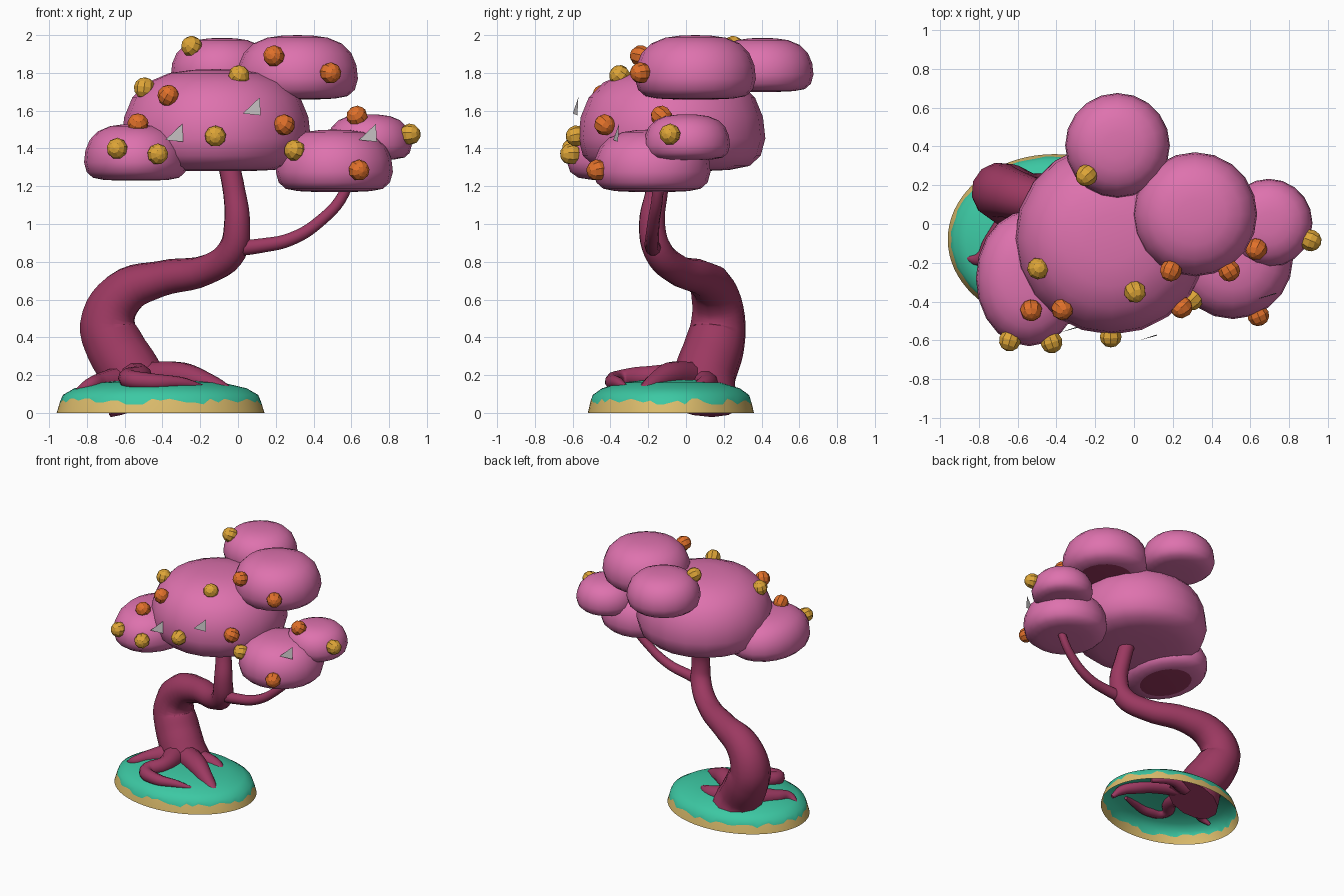
import bpy, bmesh, math, random
from mathutils import Vector

if "Cube" in bpy.data.objects:
    bpy.data.objects.remove(bpy.data.objects["Cube"])

random.seed(4)


def material(name, r, g, b):
    m = bpy.data.materials.new(name)
    lin = [((c / 255 + 0.055) / 1.055) ** 2.4 for c in (r, g, b)]
    m.diffuse_color = (*lin, 1)
    m.use_nodes = True
    m.node_tree.nodes["Principled BSDF"].inputs["Base Color"].default_value = m.diffuse_color
    return m


PINK = material("pink_foliage", 222, 114, 174)
BARK = material("maroon_bark", 156, 57, 97)
TEAL = material("teal_grass", 60, 200, 163)
SAND = material("sand", 220, 188, 108)
GOLD = material("gold_fruit", 222, 165, 55)
ORANGE = material("orange_fruit", 224, 112, 42)
GREY = material("pale_grey", 205, 200, 202)


def add_mesh(name, bm, mats, smooth=True):
    me = bpy.data.meshes.new(name)
    bmesh.ops.recalc_face_normals(bm, faces=bm.faces)
    for f in bm.faces:
        f.smooth = smooth
    bm.to_mesh(me)
    bm.free()
    for m in mats:
        me.materials.append(m)
    ob = bpy.data.objects.new(name, me)
    bpy.context.collection.objects.link(ob)
    return ob


def bridge(bm, a, b, index=0):
    n = len(a)
    for i in range(n):
        bm.faces.new((a[i], a[(i + 1) % n], b[(i + 1) % n], b[i])).material_index = index


def cap(bm, ring, co, index=0):
    v = bm.verts.new(co)
    for i in range(len(ring)):
        bm.faces.new((ring[i], ring[(i + 1) % len(ring)], v)).material_index = index


def tube(name, points, sides=3):
    """Tapered tube through (x, y, z, radius) points."""
    cu = bpy.data.curves.new(name, 'CURVE')
    cu.dimensions = '3D'
    cu.bevel_depth = 1
    cu.bevel_resolution = sides
    cu.resolution_u = 5
    cu.use_fill_caps = True
    sp = cu.splines.new('BEZIER')
    sp.bezier_points.add(len(points) - 1)
    for p, (x, y, z, r) in zip(sp.bezier_points, points):
        p.co = (x, y, z)
        p.radius = r
        p.handle_left_type = p.handle_right_type = 'AUTO'
    tmp = bpy.data.objects.new(name + "_curve", cu)
    bpy.context.collection.objects.link(tmp)
    dg = bpy.context.evaluated_depsgraph_get()
    me = bpy.data.meshes.new_from_object(tmp.evaluated_get(dg))
    bpy.data.objects.remove(tmp)
    me.materials.clear()
    me.materials.append(BARK)
    for f in me.polygons:
        f.use_smooth = True
    me.name = name
    bpy.context.collection.objects.link(bpy.data.objects.new(name, me))


# Island: hollow dome with a ragged sand rim
SEG = 72
bm = bmesh.new()


def island_ring(profile):
    ring = []
    for i in range(SEG):
        a = 2 * math.pi * i / SEG
        r, z = profile(i)
        ring.append(bm.verts.new((-0.41 + 0.55 * r * math.cos(a), -0.08 + 0.44 * r * math.sin(a), z)))
    return ring


def ragged(i):
    z = random.choice((0.045, 0.055, 0.065, 0.075))
    return 1 - 0.55 * z, z


rings = [island_ring(lambda i: (1, 0)), island_ring(ragged)]
for r, z in ((0.94, 0.095), (0.83, 0.13), (0.6, 0.16), (0.3, 0.175)):
    rings.append(island_ring(lambda i: (r, z)))
for k in range(len(rings) - 1):
    bridge(bm, rings[k], rings[k + 1], 1 if k == 0 else 0)
cap(bm, rings[-1], (-0.41, -0.08, 0.18))
add_mesh("island", bm, [TEAL, SAND])

# Trunk, branch and roots
tube("trunk", [(-0.50, 0.08, 0.06, 0.20), (-0.56, 0.10, 0.2, 0.165), (-0.65, 0.15, 0.35, 0.16),
               (-0.69, 0.17, 0.47, 0.148), (-0.61, 0.15, 0.63, 0.125), (-0.41, 0.09, 0.71, 0.095),
               (-0.16, -0.05, 0.76, 0.08), (-0.03, -0.15, 0.86, 0.078), (-0.005, -0.18, 1.0, 0.07),
               (-0.02, -0.155, 1.17, 0.06), (-0.07, -0.12, 1.4, 0.055)], 4)
tube("branch", [(-0.02, -0.17, 0.87, 0.045), (0.12, -0.18, 0.885, 0.04), (0.28, -0.18, 0.92, 0.036),
                (0.44, -0.17, 1.02, 0.032), (0.56, -0.15, 1.16, 0.03), (0.59, -0.15, 1.28, 0.03)])
roots = [
    [(-0.5, 0.05, 0.18, 0.09), (-0.3, -0.08, 0.195, 0.075), (-0.17, -0.16, 0.16, 0.055),
     (-0.06, -0.22, 0.11, 0.035), (0.0, -0.25, 0.05, 0.015)],
    [(-0.55, 0.0, 0.18, 0.09), (-0.52, -0.2, 0.19, 0.06), (-0.58, -0.34, 0.18, 0.05),
     (-0.46, -0.385, 0.165, 0.045), (-0.3, -0.36, 0.16, 0.03), (-0.19, -0.32, 0.14, 0.012)],
    [(-0.62, 0.02, 0.17, 0.08), (-0.73, -0.1, 0.16, 0.05), (-0.79, -0.18, 0.145, 0.035),
     (-0.87, -0.17, 0.1, 0.012)],
    [(-0.42, 0.1, 0.15, 0.08), (-0.28, 0.1, 0.15, 0.05), (-0.14, 0.03, 0.12, 0.02)],
]
for i, pts in enumerate(roots):
    tube(f"root_{i + 1}", pts)

# Foliage clumps: name, centre x, y, radius x, y, bottom z, top z, bark underside
clumps = [
    ("main_foliage", -0.115, -0.075, 0.5, 0.495, 1.28, 1.82, False),
    ("left_foliage", -0.54, -0.28, 0.275, 0.35, 1.23, 1.53, True),
    ("right_foliage", 0.51, -0.18, 0.31, 0.31, 1.17, 1.5, False),
    ("far_right_foliage", 0.695, 0.005, 0.225, 0.228, 1.34, 1.58, False),
    ("upper_right_foliage", 0.315, 0.05, 0.32, 0.32, 1.66, 2.0, True),
    ("upper_back_foliage", -0.085, 0.405, 0.27, 0.27, 1.7, 1.985, False),
]
PROFILE = [(0.35, 0.0), (0.62, 0.012), (0.83, 0.05), (0.95, 0.15), (1, 0.32), (0.975, 0.53),
           (0.89, 0.72), (0.73, 0.87), (0.5, 0.96), (0.25, 0.993)]
for name, cx, cy, rx, ry, z0, z1, under in clumps:
    bm = bmesh.new()
    n = 20
    rings = [[bm.verts.new((cx + rx * r * math.cos(2 * math.pi * i / n),
                            cy + ry * r * math.sin(2 * math.pi * i / n),
                            z0 + (z1 - z0) * t)) for i in range(n)] for r, t in PROFILE]
    for k in range(len(rings) - 1):
        bridge(bm, rings[k], rings[k + 1], 1 if under and k == 0 else 0)
    cap(bm, rings[0], (cx, cy, z0), 1 if under else 0)
    cap(bm, rings[-1], (cx, cy, z1))
    add_mesh(name, bm, [PINK, BARK])

# Faceted fruit, each with its pole pointing away from the nearest clump
gold = [(-0.245, 0.25, 1.94), (-0.495, -0.23, 1.72), (0.005, -0.35, 1.785), (-0.64, -0.6, 1.4),
        (-0.425, -0.61, 1.37), (-0.12, -0.58, 1.465), (0.3, -0.39, 1.39), (0.91, -0.085, 1.475)]
orange = [(-0.37, -0.44, 1.68), (0.19, -0.24, 1.89), (0.49, -0.24, 1.8), (-0.53, -0.445, 1.53),
          (0.245, -0.43, 1.525), (0.63, -0.13, 1.57), (0.64, -0.47, 1.285)]
centres = [Vector((c[1], c[2], (c[5] + c[6]) / 2)) for c in clumps]
for label, mat, spots in (("gold_fruit", GOLD, gold), ("orange_fruit", ORANGE, orange)):
    for i, p in enumerate(map(Vector, spots)):
        out = p - min(centres, key=lambda c: (c - p).length)
        bm = bmesh.new()
        bmesh.ops.create_uvsphere(bm, u_segments=9, v_segments=6, radius=0.057)
        ob = add_mesh(f"{label}_{i + 1}", bm, [mat], smooth=False)
        ob.location = p
        ob.rotation_mode = 'QUATERNION'
        ob.rotation_quaternion = out.to_track_quat('Z', 'Y')

# Small pale triangular chips at the front of the foliage
for i, (x, y, z) in enumerate([(-0.335, -0.545, 1.48), (0.075, -0.585, 1.62), (0.69, -0.37, 1.48)]):
    bm = bmesh.new()
    bm.faces.new([bm.verts.new((x + dx, y + dy, z + dz)) for dx, dy, dz in
                  ((-0.05, -0.015, -0.035), (0.045, 0.01, -0.045), (0.04, 0.015, 0.05))])
    add_mesh(f"chip_{i + 1}", bm, [GREY], smooth=False)
